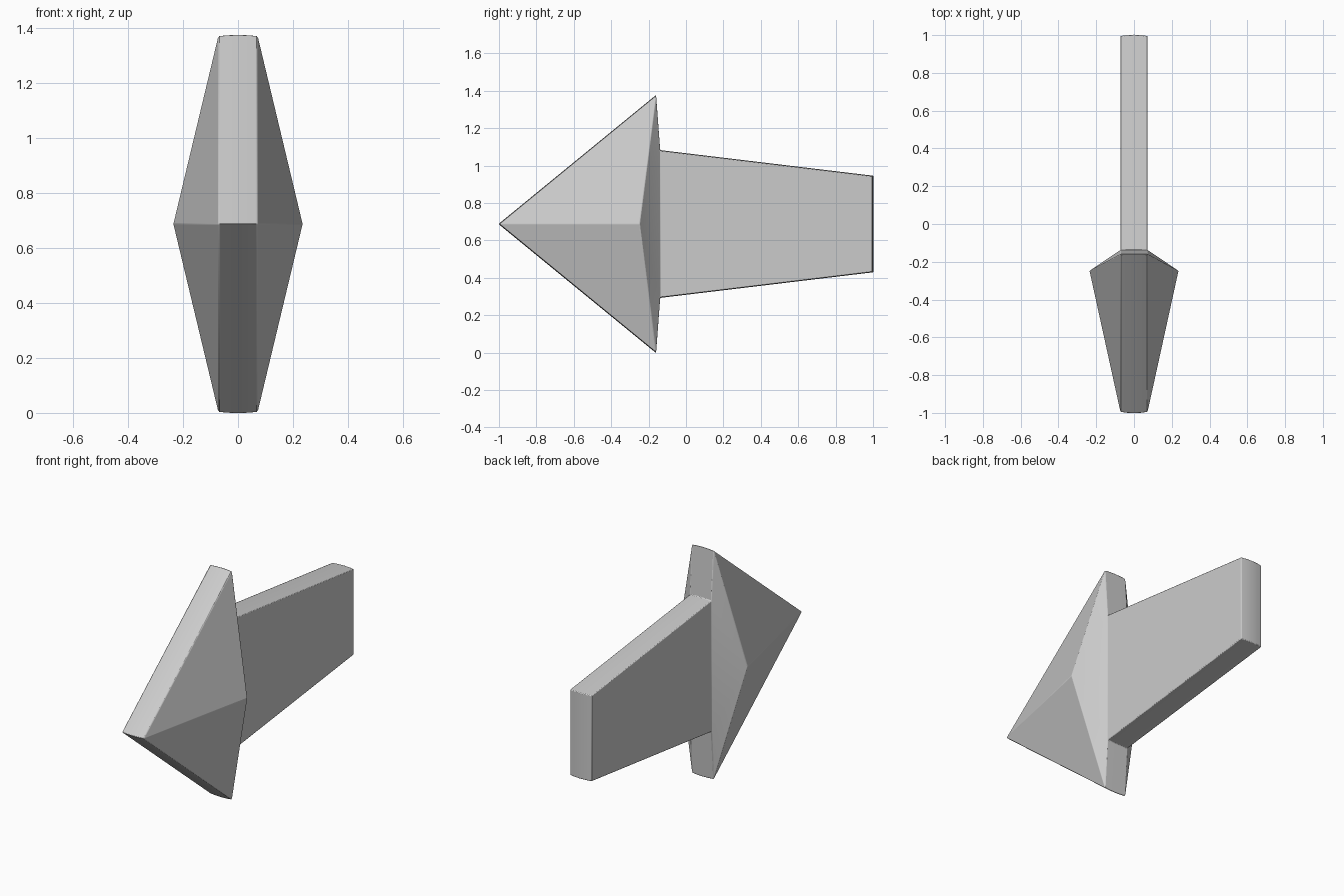
import bpy, bmesh, math

if "Cube" in bpy.data.objects:
    bpy.data.objects.remove(bpy.data.objects["Cube"])

CZ = 0.6875    # mid height
HALF = 0.072   # half thickness of the plate

# arrow outline (y, z offset from mid height): tip, upper barb, shoulder, shaft end, mirrored below
upper = [(-0.16, 0.69), (-0.138, 0.395), (1.002, 0.258)]
outline = [(-1.003, 0.0)] + upper + [(y, -z) for y, z in reversed(upper)]

# slightly crowned cross-section (x, outline scale)
sections = [(-HALF, 0.993), (-0.04, 0.998), (0, 1.0), (0.04, 0.998), (HALF, 0.993)]

bm = bmesh.new()
rings = [[bm.verts.new((x, y * s if abs(y) > 0.5 else y, CZ + z * s)) for y, z in outline]
         for x, s in sections]
n = len(outline)

# rim of the arrow
for a, b in zip(rings, rings[1:]):
    for i in range(n):
        j = (i + 1) % n
        bm.faces.new((a[i], a[j], b[j], b[i]))

# both sides: flat shaft and a pyramid boss on the head
for ring, sx in ((rings[0], -1), (rings[-1], 1)):
    bm.faces.new([ring[k] for k in (2, 3, 4, 5)])
    peak = bm.verts.new((sx * 0.236, -0.248, CZ))
    head = [ring[k] for k in (0, 1, 2, 5, 6)]
    for a, b in zip(head, head[1:] + head[:1]):
        bm.faces.new((a, b, peak))

bmesh.ops.recalc_face_normals(bm, faces=bm.faces)
mesh = bpy.data.meshes.new("arrow")
bm.to_mesh(mesh)
bm.free()
arrow = bpy.data.objects.new("arrow", mesh)
bpy.context.collection.objects.link(arrow)

# softened edges
bevel = arrow.modifiers.new("soft_edges", 'BEVEL')
bevel.width = 0.004
bevel.segments = 2
bevel.limit_method = 'ANGLE'
bevel.angle_limit = math.radians(25)

bpy.context.view_layer.objects.active = arrow
arrow.select_set(True)
bpy.ops.object.shade_smooth_by_angle(angle=math.radians(20))
